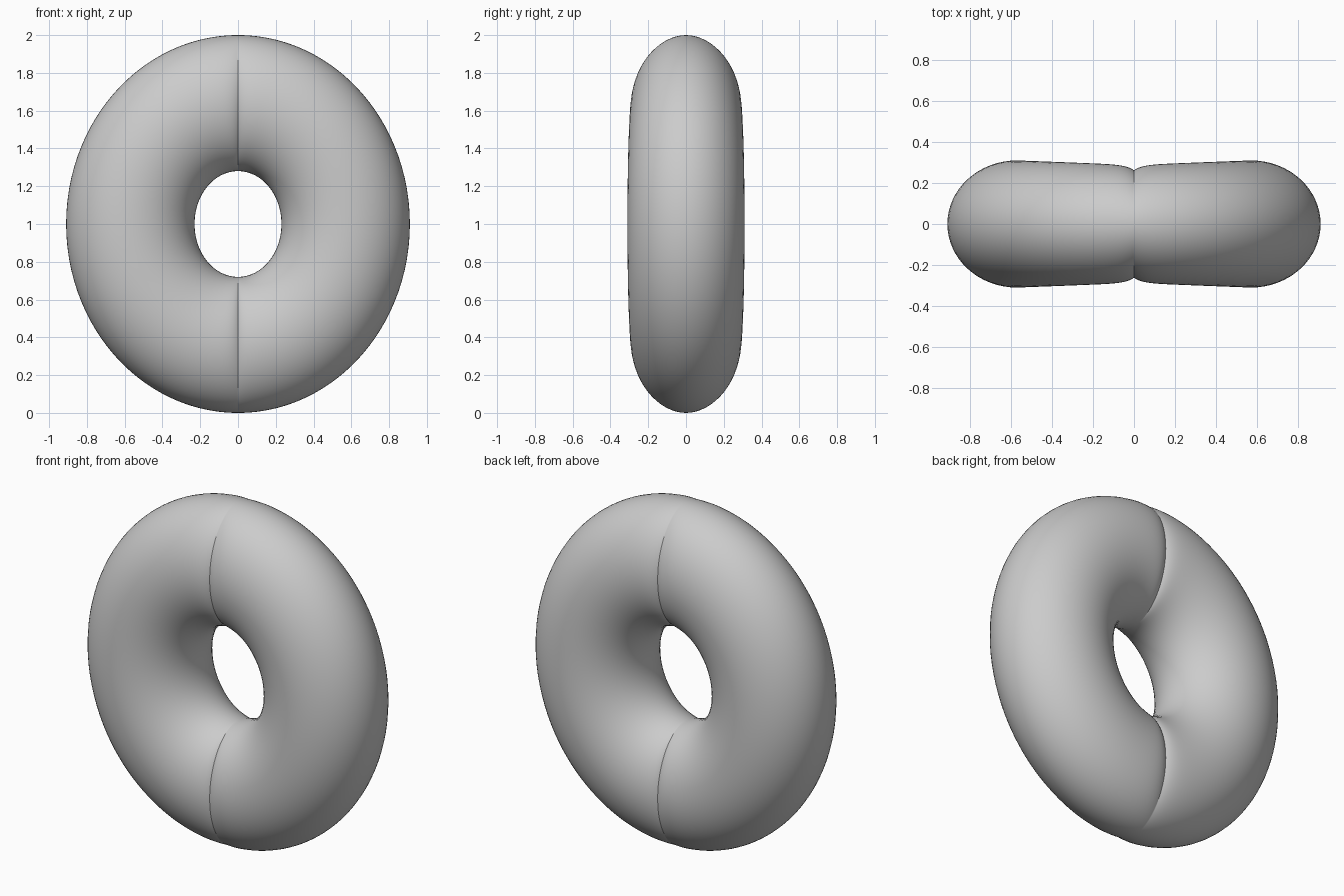
import bpy, bmesh
from math import sin, cos, pi, exp, radians

if "Cube" in bpy.data.objects:
    bpy.data.objects.remove(bpy.data.objects["Cube"])

AROUND, SECTION = 192, 64


def half_depth(x):
    # Tube depth: slightly thinner near the middle, pinched at the seam
    return 0.288 + 0.022 * x / 0.57 - 0.026 * exp(-x / 0.04)


bm = bmesh.new()
rings = []
for i in range(AROUND):
    t = 2 * pi * i / AROUND
    u = t - 0.44 * sin(2 * t)          # rings gather at the seam
    s, c = sin(u), cos(u)
    depth = half_depth(abs(0.57 * s))
    ring = []
    for j in range(SECTION):
        v = 2 * pi * j / SECTION
        ring.append(bm.verts.new(((0.57 + 0.34 * cos(v)) * s,
                                  depth * sin(v),
                                  1 + (0.64 + 0.36 * cos(v)) * c)))
    rings.append(ring)

for i in range(AROUND):
    a, b = rings[i], rings[(i + 1) % AROUND]
    for j in range(SECTION):
        k = (j + 1) % SECTION
        bm.faces.new((a[j], a[k], b[k], b[j]))
bmesh.ops.recalc_face_normals(bm, faces=bm.faces[:])

# Oval ring with a vertical seam
mesh = bpy.data.meshes.new("oval_ring")
bm.to_mesh(mesh)
bm.free()
ring_obj = bpy.data.objects.new("oval_ring", mesh)
bpy.context.collection.objects.link(ring_obj)
bpy.context.view_layer.objects.active = ring_obj
ring_obj.select_set(True)
bpy.ops.object.shade_smooth_by_angle(angle=radians(30))
